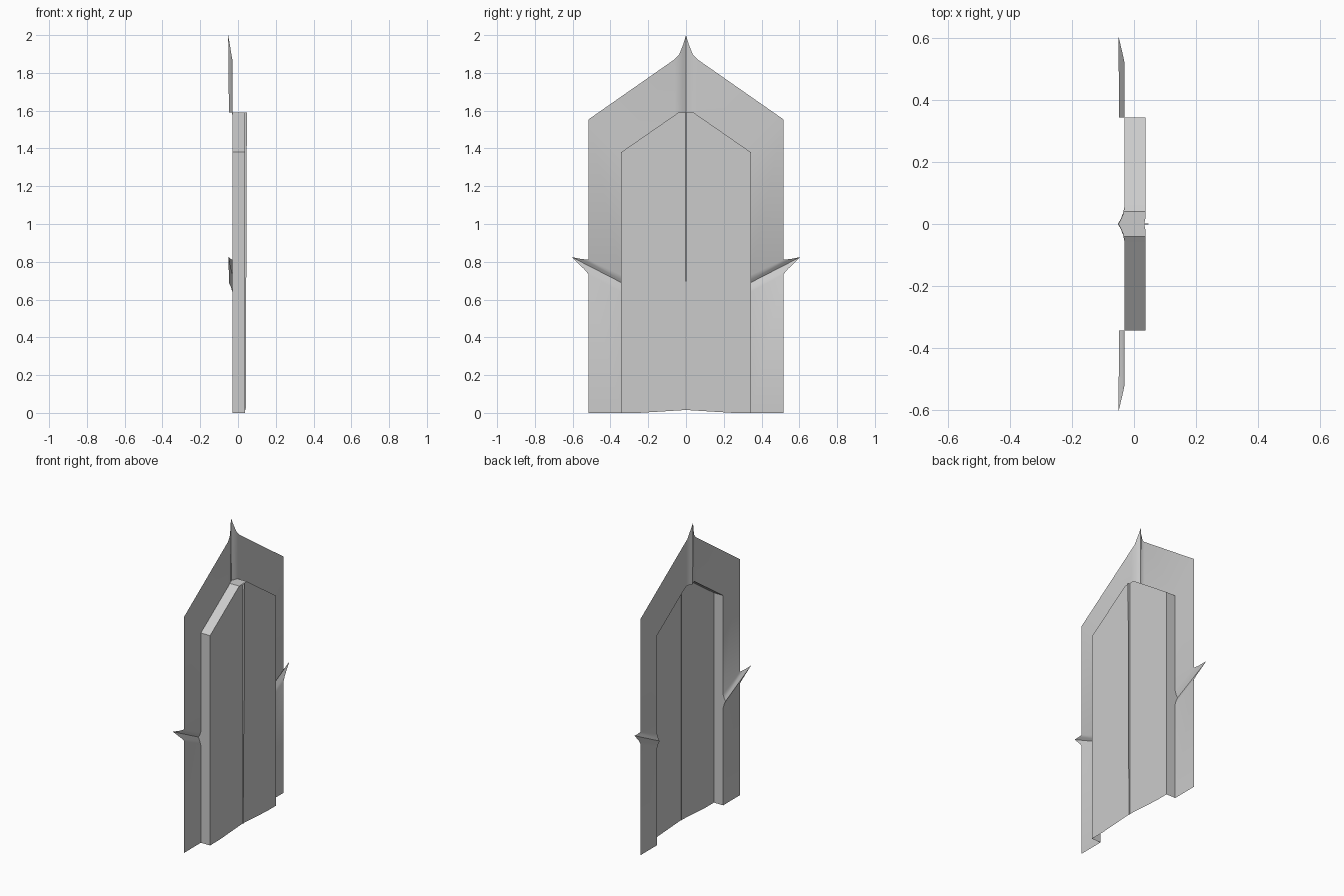
import bpy, bmesh, math

if "Cube" in bpy.data.objects:
    bpy.data.objects.remove(bpy.data.objects["Cube"])

BACK, FRONT = -0.03, 0.037

# Half outlines as (x, y, z), running from the floor up to the centre line
inner = [(BACK, .343, 0),
         (BACK, .343, .64), (-.037, .343, .665), (-.048, .343, .69), (-.038, .343, .706), (BACK, .343, .73),
         (BACK, .343, 1.38),
         (BACK, .06, 1.576), (-.032, .04, 1.59), (-.038, .02, 1.59), (-.048, 0, 1.59)]
outer = [(BACK, .517, 0),
         (BACK, .517, .735), (-.036, .538, .76), (-.05, .605, .825), (-.037, .55, .814), (BACK, .517, .812),
         (BACK, .517, 1.553),
         (BACK, .06, 1.872), (-.035, .036, 1.897), (-.043, .015, 1.95), (-.052, 0, 2)]


def build(name, strips=(), polygons=(), smooth=False):
    """Make one half from ribbons and polygons, then mirror it across y."""
    bm = bmesh.new()
    for a, b in strips:
        va = [bm.verts.new(p) for p in a]
        vb = [bm.verts.new(p) for p in b]
        for i in range(len(a) - 1):
            bm.faces.new((va[i], vb[i], vb[i + 1], va[i + 1]))
    for poly in polygons:
        bm.faces.new([bm.verts.new(p) for p in poly])
    bmesh.ops.remove_doubles(bm, verts=bm.verts, dist=0.0002)
    bmesh.ops.mirror(bm, geom=bm.verts[:] + bm.edges[:] + bm.faces[:],
                     axis='Y', merge_dist=0.0002)
    bmesh.ops.recalc_face_normals(bm, faces=bm.faces)
    largest = max(bm.faces, key=lambda f: f.calc_area())
    if largest.normal.x < -0.5:
        bmesh.ops.reverse_faces(bm, faces=bm.faces)
    mesh = bpy.data.meshes.new(name)
    bm.to_mesh(mesh)
    bm.free()
    obj = bpy.data.objects.new(name, mesh)
    bpy.context.collection.objects.link(obj)
    if smooth:
        bpy.ops.object.select_all(action='DESELECT')
        obj.select_set(True)
        bpy.context.view_layer.objects.active = obj
        bpy.ops.object.shade_smooth_by_angle(angle=math.radians(35))
    return obj


# Outer frame sheet with its pinched top and side spikes
build("door_frame", strips=[(inner, outer)], smooth=True)

# Walls that step forward from the frame to the door face, open behind and below
rim = [(FRONT, y, z) for _, y, z in inner]
rim[-1] = (0.033, 0, 1.59)
build("door_reveal", strips=[(inner, rim)])

# Two door leaves with a shallow groove where they meet
s = 0.006
leaf = [(FRONT, .343, 0), (FRONT, .343, 1.38), (FRONT, .04, 1.59),
        (FRONT, s, 1.59), (FRONT, s, .015), (FRONT, .25, 0)]
groove = [(FRONT, s, .015), (FRONT, s, 1.59), (.033, 0, 1.59), (.033, 0, .015)]
build("door_leaves", polygons=[leaf, groove])

# Thin strip along the meeting line, leaning forward towards the top
w = 0.002
seam = [[(.033, w, .015), (.041, w, .015), (.047, w, 1.59), (.033, w, 1.59)],
        [(.041, 0, .015), (.041, w, .015), (.047, w, 1.59), (.047, 0, 1.59)],
        [(.033, 0, 1.59), (.047, 0, 1.59), (.047, w, 1.59), (.033, w, 1.59)],
        [(.033, 0, .015), (.041, 0, .015), (.041, w, .015), (.033, w, .015)]]
build("centre_strip", polygons=seam)
